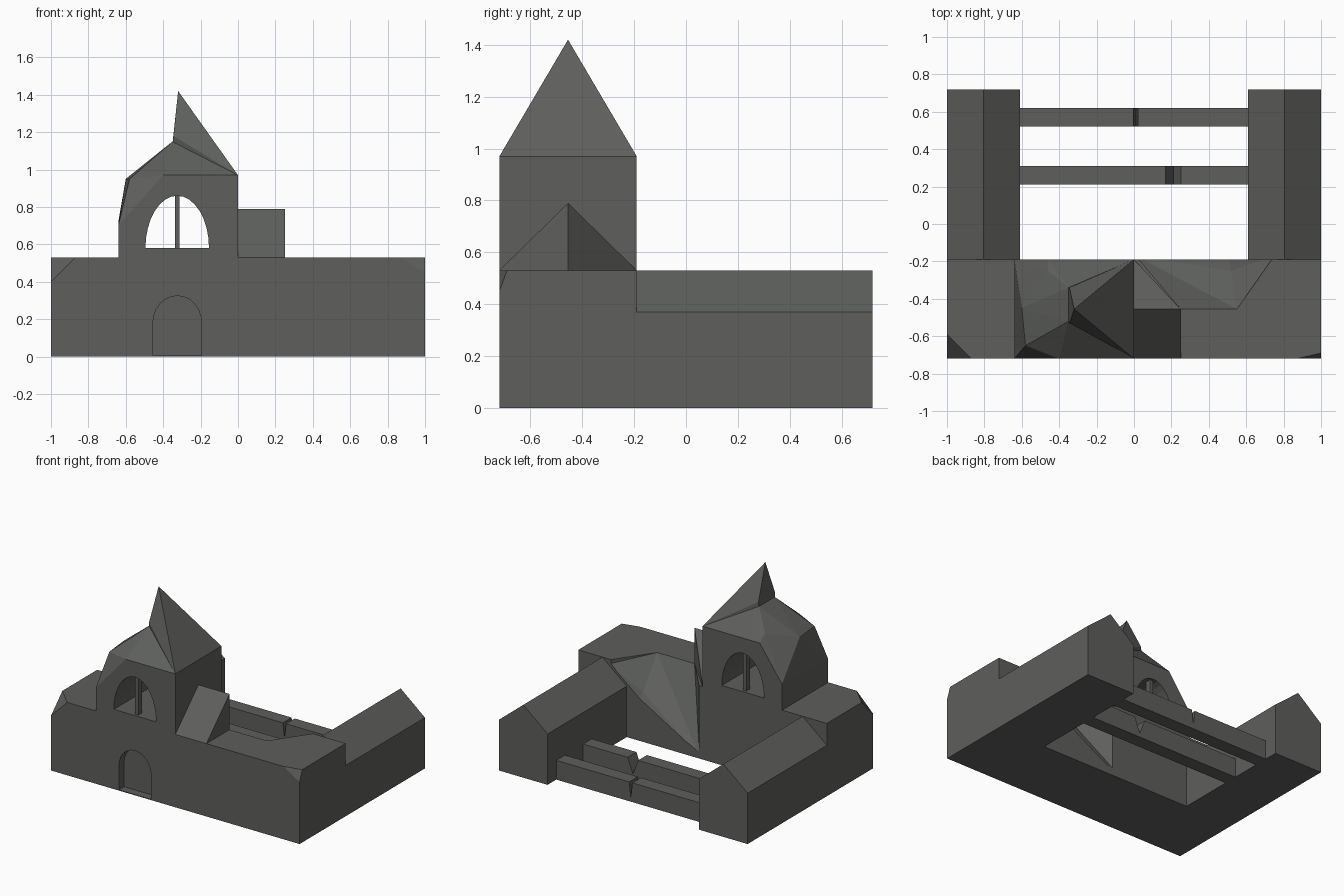
import bpy, bmesh, math
from mathutils import Vector

if "Cube" in bpy.data.objects:
    bpy.data.objects.remove(bpy.data.objects["Cube"])

stone = bpy.data.materials.new("dark_stone")
stone.diffuse_color = (0.112, 0.116, 0.108, 1)
stone.use_nodes = True
stone.node_tree.nodes["Principled BSDF"].inputs["Base Color"].default_value = stone.diffuse_color


def finish(name, bm):
    bmesh.ops.recalc_face_normals(bm, faces=bm.faces[:])
    mesh = bpy.data.meshes.new(name)
    bm.to_mesh(mesh)
    bm.free()
    mesh.materials.append(stone)
    ob = bpy.data.objects.new(name, mesh)
    bpy.context.collection.objects.link(ob)
    return ob


def hull(name, pts):
    """Convex chunk through a few points."""
    bm = bmesh.new()
    for p in pts:
        bm.verts.new(p)
    r = bmesh.ops.convex_hull(bm, input=bm.verts[:])
    junk = {v for v in r["geom_interior"] + r["geom_unused"]
            if isinstance(v, bmesh.types.BMVert)}
    bmesh.ops.delete(bm, geom=list(junk), context='VERTS')
    bmesh.ops.dissolve_limit(bm, angle_limit=0.01, verts=bm.verts[:], edges=bm.edges[:])
    return finish(name, bm)


def prism(name, profile, y0, y1):
    """Extrude an x-z profile along y."""
    bm = bmesh.new()
    a = [bm.verts.new((x, y0, z)) for x, z in profile]
    b = [bm.verts.new((x, y1, z)) for x, z in profile]
    bm.faces.new(a)
    bm.faces.new(b[::-1])
    n = len(a)
    for i in range(n):
        bm.faces.new((a[i], b[i], b[(i + 1) % n], a[(i + 1) % n]))
    return finish(name, bm)


def box(name, x0, x1, y0, y1, z0, z1):
    return prism(name, [(x0, z0), (x1, z0), (x1, z1), (x0, z1)], y0, y1)


def arch(cx, half, base, spring, top, n=12):
    pts = [(cx - half, base), (cx + half, base)] if spring > base else []
    return pts + [(cx + half * math.cos(math.pi * i / n),
                   spring + (top - spring) * math.sin(math.pi * i / n))
                  for i in range(n + 1)]


def cut(ob, cutter):
    m = ob.modifiers.new("cut", 'BOOLEAN')
    m.operation = 'DIFFERENCE'
    m.solver = 'EXACT'
    m.object = cutter
    bpy.context.view_layer.objects.active = ob
    bpy.ops.object.modifier_apply(modifier=m.name)
    bpy.data.objects.remove(cutter)


F, M, B = -0.72, -0.455, -0.19      # front, ridge and back lines of the front range

# front range with chipped corners
block = box("front_range", -1, 1, F, B, 0, 0.53)
bm = bmesh.new()
bm.from_mesh(block.data)
for p, q, r in [((-.87, F, .53), (-1, -.59, .53), (-1, F, .40)),
                ((.87, F, .53), (1, -.69, .53), (1, F, .45))]:
    p, q, r = Vector(p), Vector(q), Vector(r)
    no = (q - p).cross(r - p).normalized()
    if no.dot(p) < no.dot(Vector((0, M, 0.2))):
        no = -no
    bmesh.ops.bisect_plane(bm, geom=bm.verts[:] + bm.edges[:] + bm.faces[:],
                           plane_co=p, plane_no=no, clear_outer=True)
    bmesh.ops.holes_fill(bm, edges=bm.edges[:])
bmesh.ops.recalc_face_normals(bm, faces=bm.faces[:])
bm.to_mesh(block.data)
bm.free()

# arched doorway recess, just above the ground
cut(block, prism("door_cut", arch(-.325, .13, .005, .18, .325), F - .05, F + .06))

# collapsed roof and courtyard wall
cut(block, hull("breach_cut", [
    (.25, M, .6), (.25, M, .53), (.55, M, .6), (.55, M, .53),
    (.75, -.17, .6), (.75, -.17, .5), (.01, -.17, .6), (.01, -.17, .02),
    (.5, -.17, .3), (.52, -.25, .33), (.27, -.25, .36)]))

# surviving piece of pitched roof beside the tower
hull("roof_fragment", [(0, F, .53), (.25, F, .53), (0, M, .79), (.25, M, .79),
                       (.25, M, .53), (0, B, .53)])

# tower body, left shoulder broken away
tower = hull("tower_body", [
    (-.64, F, .5), (-.64, B, .5), (0, F, .5), (0, B, .5),
    (0, F, .97), (0, B, .97), (-.64, F, .7), (-.64, B, .72),
    (-.40, F, .97), (-.46, B, .97), (-.58, -.65, .95), (-.60, -.45, .95),
    (-.46, -.25, 1.02), (-.35, -.34, 1.15), (-.35, -.52, 1.15), (-.41, -.53, 1.1)])
cut(tower, prism("window_cut", arch(-.325, .17, .58, .58, .86, 16), F - .1, B + .1))

# remaining part of the spire, rising from the broken shoulder
hull("tower_spire", [
    (-.32, M, 1.42), (-.345, -.34, 1.18), (-.345, -.53, 1.18),
    (-.35, -.34, 1.14), (-.35, -.52, 1.14), (0, F, .97), (0, B, .97)])

# window mullions on both faces
for name, y in (("front_mullion", F + .02), ("back_mullion", B - .06)):
    box(name, -.338, -.312, y, y + .04, .57, .87)

# gabled side wings
for side, s in (("left", -1), ("right", 1)):
    prism(side + "_wing", [(s * .61, 0), (s, 0), (s, .37), (s * .805, .53), (s * .61, .37)],
          B, .72)

# cracked low walls across the courtyard
for name, y, x0, x1 in (("outer_low_wall", .52, -.005, .025),
                        ("inner_low_wall", .21, .16, .26)):
    wall = box(name, -.62, .62, y, y + .1, 0, .14)
    mid = (x0 + x1) / 2
    cut(wall, prism("crack_cut", [(x0, .16), (mid, .03), (x1, .16)], y - .05, y + .15))
